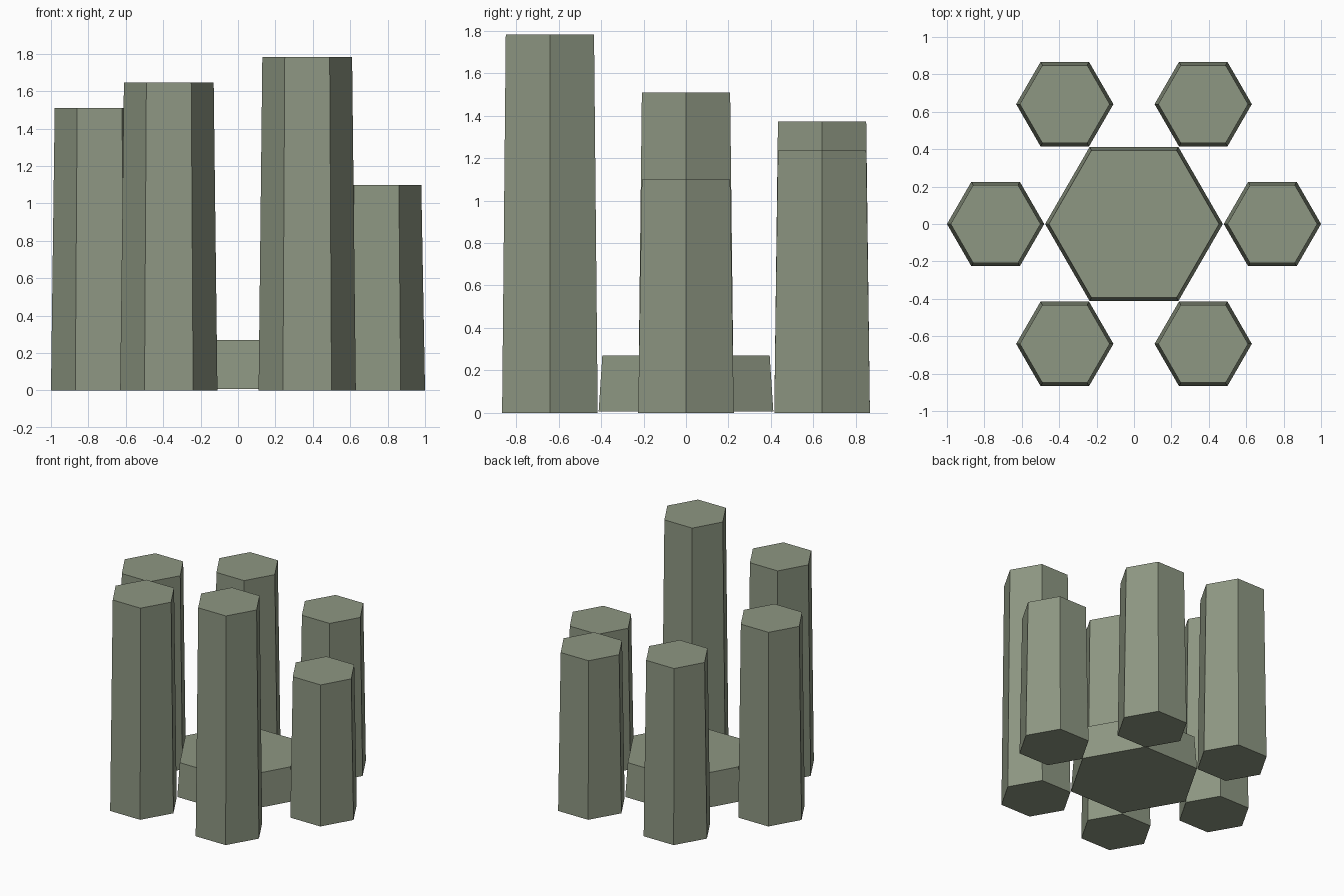
import bpy, math

if "Cube" in bpy.data.objects:
    bpy.data.objects.remove(bpy.data.objects["Cube"])

stone = bpy.data.materials.new("grey_green_stone")
stone.diffuse_color = (0.27, 0.31, 0.225, 1)
stone.use_nodes = True
stone.node_tree.nodes["Principled BSDF"].inputs["Base Color"].default_value = stone.diffuse_color


def hex_prism(name, x, y, r_bottom, r_top, z_bottom, z_top):
    """Tapered six-sided prism with a corner pointing along +x."""
    bpy.ops.mesh.primitive_cone_add(
        vertices=6, radius1=r_bottom, radius2=r_top, depth=z_top - z_bottom,
        location=(x, y, (z_bottom + z_top) / 2), rotation=(0, 0, math.pi / 6))
    ob = bpy.context.object
    ob.name = name
    ob.data.materials.append(stone)
    return ob


# Low central slab
hex_prism("central_slab", 0, 0, 0.475, 0.455, 0.006, 0.27)

# Ring of six columns rising in equal steps around the slab
for i in range(6):
    a = i * math.pi / 3
    hex_prism(f"column_{i + 1}", 0.74 * math.cos(a), 0.74 * math.sin(a),
              0.26, 0.24, 0, 1.098 + 0.137 * i)
